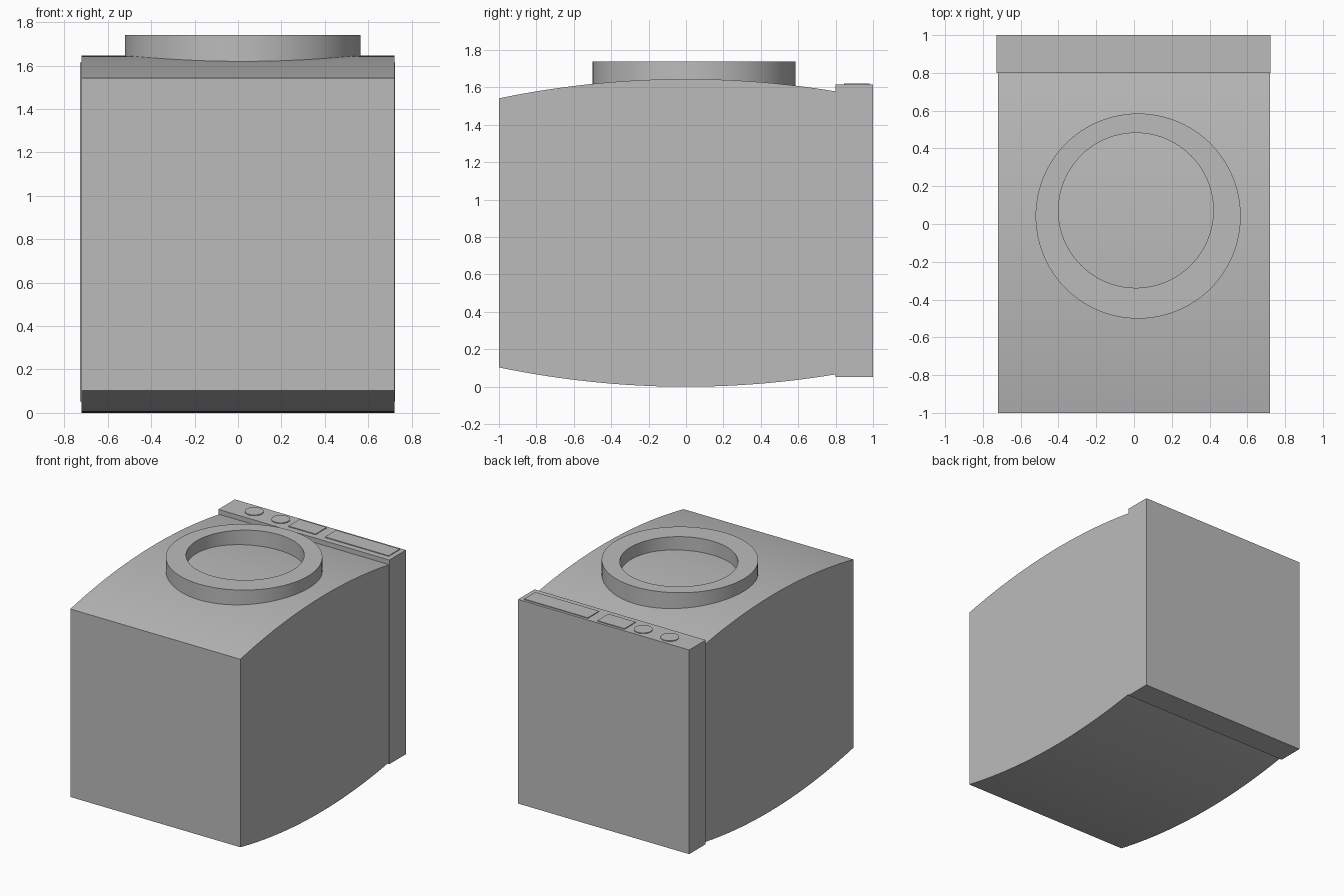
import bpy
import bmesh
import math

cube = bpy.data.objects.get("Cube")
if cube:
    bpy.data.objects.remove(cube, do_unlink=True)

grey = bpy.data.materials.new("plain_grey")
grey.use_nodes = True
colour = (0.5, 0.5, 0.5, 1)
grey.diffuse_color = colour
grey.node_tree.nodes["Principled BSDF"].inputs["Base Color"].default_value = colour


def add_object(name, bm, smooth=False):
    bmesh.ops.recalc_face_normals(bm, faces=bm.faces)
    mesh = bpy.data.meshes.new(name)
    bm.to_mesh(mesh)
    bm.free()
    mesh.materials.append(grey)
    obj = bpy.data.objects.new(name, mesh)
    bpy.context.collection.objects.link(obj)
    if smooth:
        bpy.ops.object.select_all(action="DESELECT")
        obj.select_set(True)
        bpy.context.view_layer.objects.active = obj
        bpy.ops.object.shade_smooth_by_angle(angle=math.radians(30))
    return obj


def extrude_outline(name, points, offset, smooth=False):
    """Closed outline of 3D points, swept along an offset."""
    bm = bmesh.new()
    face = bm.faces.new([bm.verts.new(p) for p in points])
    swept = bmesh.ops.extrude_face_region(bm, geom=[face], use_keep_orig=True)
    moved = [g for g in swept["geom"] if isinstance(g, bmesh.types.BMVert)]
    bmesh.ops.translate(bm, verts=moved, vec=offset)
    return add_object(name, bm, smooth)


def box(name, x0, x1, y0, y1, z0, z1):
    outline = [(x0, y0, z0), (x1, y0, z0), (x1, y1, z0), (x0, y1, z0)]
    return extrude_outline(name, outline, (0, 0, z1 - z0))


def circle(x, y, z, radius, count):
    angles = [math.tau * i / count for i in range(count)]
    return [(x + radius * math.cos(a), y + radius * math.sin(a), z) for a in angles]


# Cabinet with bowed top and bottom
WIDTH, TOP, BOW = 1.44, 1.645, 0.103
ys = [-1 + 1.8 * i / 32 for i in range(33)]
profile = [(-WIDTH / 2, y, BOW * y * y) for y in ys]
profile += [(-WIDTH / 2, y, TOP - BOW * y * y) for y in reversed(ys)]
extrude_outline("cabinet", profile, (WIDTH, 0, 0), smooth=True)

# Control panel slab
PANEL_TOP = 1.615
box("control_panel", -0.727, 0.722, 0.8, 1, 0.052, PANEL_TOP)

# Door ring with a slightly offset bore
COUNT = 96
bm = bmesh.new()
outer, inner = (0.022, 0.042, 0.543), (0.01, 0.072, 0.41)
loops = []
for (x, y, radius), z in ((outer, 1.56), (outer, 1.74), (inner, 1.74), (inner, 1.56)):
    loops.append([bm.verts.new(p) for p in circle(x, y, z, radius, COUNT)])
for a, b in zip(loops, loops[1:] + loops[:1]):
    for i in range(COUNT):
        j = (i + 1) % COUNT
        bm.faces.new((a[i], a[j], b[j], b[i]))
add_object("door_ring", bm, smooth=True)

# Thin knobs and plates on the panel
RAISE = 0.006
for name, x in (("first_knob", -0.5), ("second_knob", -0.275)):
    extrude_outline(name, circle(x, 0.91, PANEL_TOP, 0.065, 32), (0, 0, RAISE), smooth=True)
for name, x0, x1 in (("display_plate", -0.165, 0.065), ("drawer_plate", 0.145, 0.685)):
    box(name, x0, x1, 0.845, 0.98, PANEL_TOP, PANEL_TOP + RAISE)
